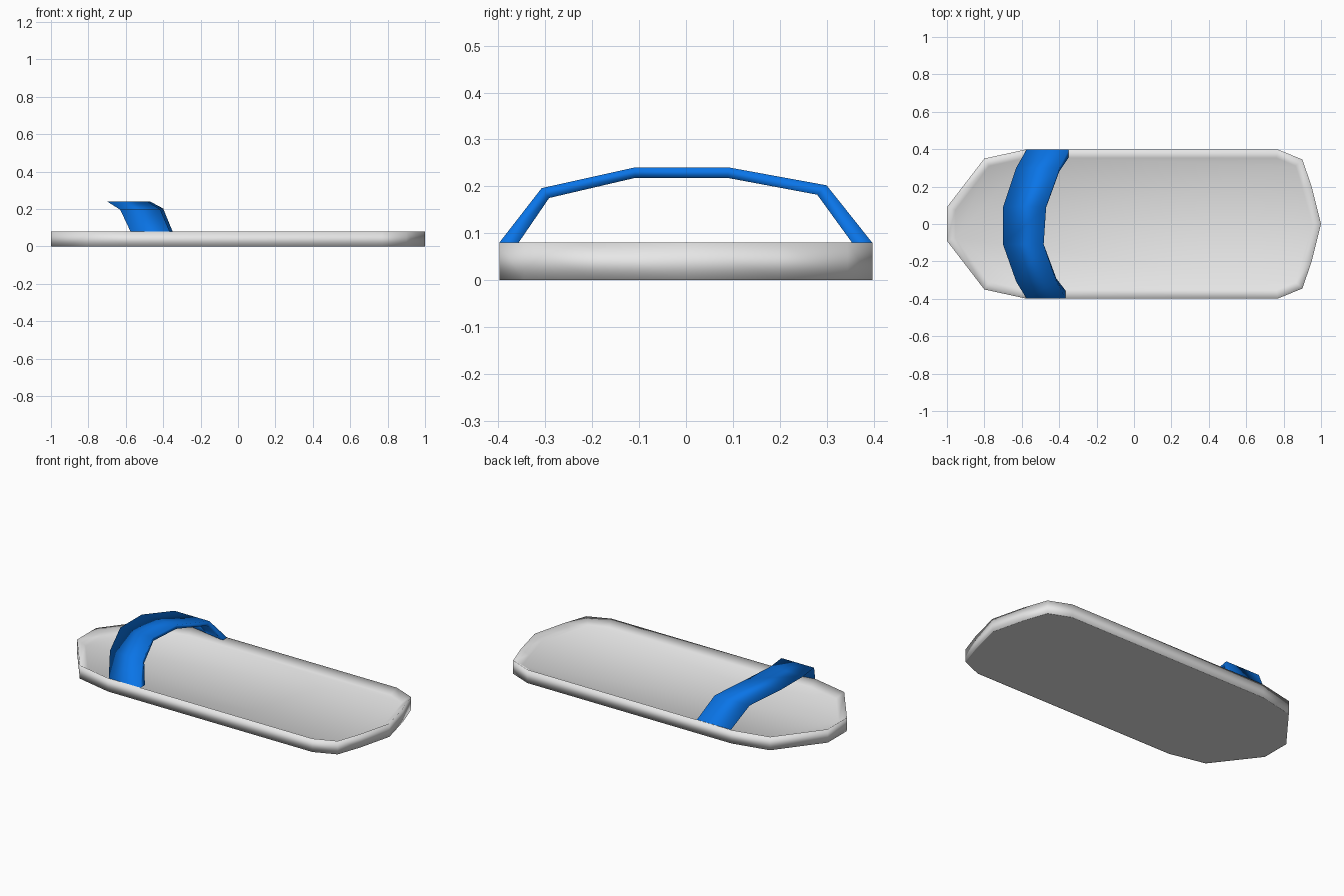
import bpy
import bmesh
from mathutils import Vector

cube = bpy.data.objects.get("Cube")
if cube:
    bpy.data.objects.remove(cube, do_unlink=True)


def make_material(name, rgb):
    mat = bpy.data.materials.new(name)
    mat.use_nodes = True
    colour = (*rgb, 1.0)
    mat.diffuse_color = colour
    mat.node_tree.nodes["Principled BSDF"].inputs["Base Color"].default_value = colour
    return mat


def make_object(name, bm, mat, flat_faces=()):
    bmesh.ops.recalc_face_normals(bm, faces=bm.faces)
    for face in bm.faces:
        face.smooth = face not in flat_faces
    mesh = bpy.data.meshes.new(name)
    bm.to_mesh(mesh)
    bm.free()
    mesh.materials.append(mat)
    bpy.context.collection.objects.link(bpy.data.objects.new(name, mesh))


def bridge(bm, ring_a, ring_b):
    for i in range(len(ring_a)):
        j = (i + 1) % len(ring_a)
        bm.faces.new((ring_a[i], ring_a[j], ring_b[j], ring_b[i]))


def inset_outline(points, width):
    """Move each edge of a clockwise outline inwards by width."""
    result = []
    for i, p in enumerate(points):
        before = (p - points[i - 1]).normalized()
        after = (points[(i + 1) % len(points)] - p).normalized()
        n1 = Vector((before.y, -before.x))
        n2 = Vector((after.y, -after.x))
        result.append(p + (n1 + n2) * width / (1 + n1.dot(n2)))
    return result


grey = make_material("light grey", (0.8, 0.8, 0.8))
blue = make_material("strap blue", (0.003, 0.18, 0.82))

# Sole: mirrored outline, flat underside, rim sloping in to a shallow footbed
half = [(-1, 0.09), (-0.8, 0.35), (-0.58, 0.398), (0.77, 0.398),
        (0.9, 0.345), (0.95, 0.2), (1, 0)]
outline = [Vector(p) for p in half + [(x, -y) for x, y in reversed(half[:-1])]]
bm = bmesh.new()
rings = [[bm.verts.new((p.x, p.y, z)) for p in inset_outline(outline, width)]
         for width, z in ((0.004, 0), (0, 0), (0, 0.08), (0.045, 0.05))]
for lower, upper in zip(rings, rings[1:]):
    bridge(bm, lower, upper)
bm.faces.new(rings[0])
bm.faces.new(rings[-1])
make_object("sole", bm, grey)

# Strap: leaning arch, thin at the toe edge and thicker at the heel edge
# Each station: outer y, outer z, inner y, inner z, toe-side x, heel-side x
stations = [(-0.398, 0.08, -0.357, 0.08, -0.575, -0.365),
            (-0.308, 0.196, -0.292, 0.175, -0.63, -0.415),
            (-0.11, 0.24, -0.108, 0.218, -0.7, -0.483),
            (0.092, 0.24, 0.088, 0.218, -0.7, -0.47),
            (0.3, 0.202, 0.28, 0.182, -0.63, -0.4),
            (0.397, 0.08, 0.354, 0.08, -0.575, -0.35)]
bm = bmesh.new()
sections = [[bm.verts.new(co) for co in
             ((toe, oy, oz), (heel, oy, oz), (heel, iy, iz))]
            for oy, oz, iy, iz, toe, heel in stations]
for a, b in zip(sections, sections[1:]):
    bridge(bm, a, b)
feet = [bm.faces.new(sections[0]), bm.faces.new(sections[-1])]
make_object("strap", bm, blue, feet)
